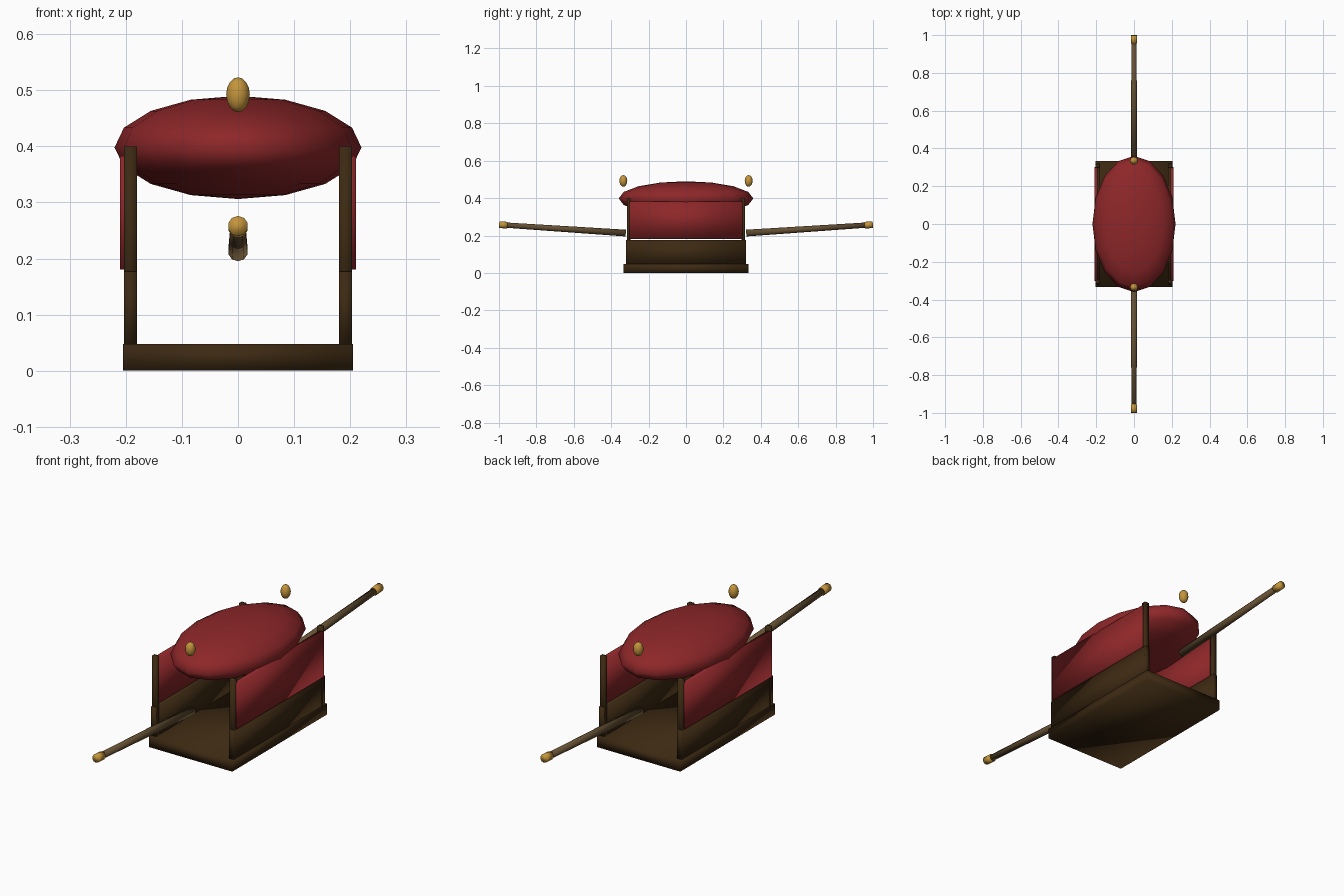
import bpy
from mathutils import Vector

if "Cube" in bpy.data.objects:
    bpy.data.objects.remove(bpy.data.objects["Cube"], do_unlink=True)


def material(name, rgb):
    m = bpy.data.materials.new(name)
    m.use_nodes = True
    m.diffuse_color = (*rgb, 1)
    m.node_tree.nodes["Principled BSDF"].inputs["Base Color"].default_value = (*rgb, 1)
    return m


RED = material("red cloth", (0.27, 0.02, 0.022))
DARK = material("dark wood", (0.045, 0.022, 0.006))
POLE = material("pole wood", (0.13, 0.08, 0.033))
GOLD = material("gold", (0.55, 0.3, 0.045))


def finish(name, mat):
    ob = bpy.context.object
    ob.name = name
    ob.data.materials.append(mat)
    bpy.ops.object.transform_apply(location=False, rotation=False, scale=True)
    bpy.ops.object.shade_smooth()
    return ob


def box(name, low, high, mat):
    low, high = Vector(low), Vector(high)
    bpy.ops.mesh.primitive_cube_add(size=1, location=(low + high) / 2)
    bpy.context.object.scale = high - low
    return finish(name, mat)


def ellipsoid(name, centre, radii, sides, rings, mat):
    bpy.ops.mesh.primitive_uv_sphere_add(segments=sides, ring_count=rings, location=centre)
    bpy.context.object.scale = radii
    return finish(name, mat)


def rod(name, start, end, r1, r2, mat):
    start, end = Vector(start), Vector(end)
    axis = end - start
    bpy.ops.mesh.primitive_cone_add(vertices=10, radius1=r1, radius2=r2, depth=axis.length,
                                    location=(start + end) / 2,
                                    rotation=axis.to_track_quat('Z', 'Y').to_euler())
    return finish(name, mat)


# Floor and domed canopy
box("base", (-0.205, -0.333, 0), (0.205, 0.333, 0.048), DARK)
ellipsoid("canopy", (0, 0, 0.398), (0.22, 0.36, 0.092), 16, 8, RED)

# Side walls, curtains and corner posts
for side, sx in (("left", 1), ("right", -1)):
    def span(a, b):
        return sorted((sx * a, sx * b))
    x0, x1 = span(0.18, 0.203)
    box(side + "_panel", (x0, -0.32, 0.04), (x1, 0.32, 0.177), DARK)
    c0, c1 = span(0.192, 0.21)
    box(side + "_curtain", (c0, -0.303, 0.18), (c1, 0.303, 0.383), RED)
    for end, sy in (("front", -1), ("back", 1)):
        y0, y1 = sorted((sy * 0.297, sy * 0.316))
        box(f"{end}_{side}_post", (x0, y0, 0.048), (x1, y1, 0.4), DARK)

# Carrying poles with gold caps, and roof finials
for end, sy in (("front", -1), ("back", 1)):
    rod(end + "_pole", (0, sy * 0.322, 0.213), (0, sy * 0.97, 0.256), 0.018, 0.014, POLE)
    rod(end + "_pole_cap", (0, sy * 0.955, 0.255), (0, sy * 0.999, 0.258), 0.018, 0.018, GOLD)
    ellipsoid(end + "_finial", (0, sy * 0.335, 0.492), (0.021, 0.021, 0.031), 12, 8, GOLD)
